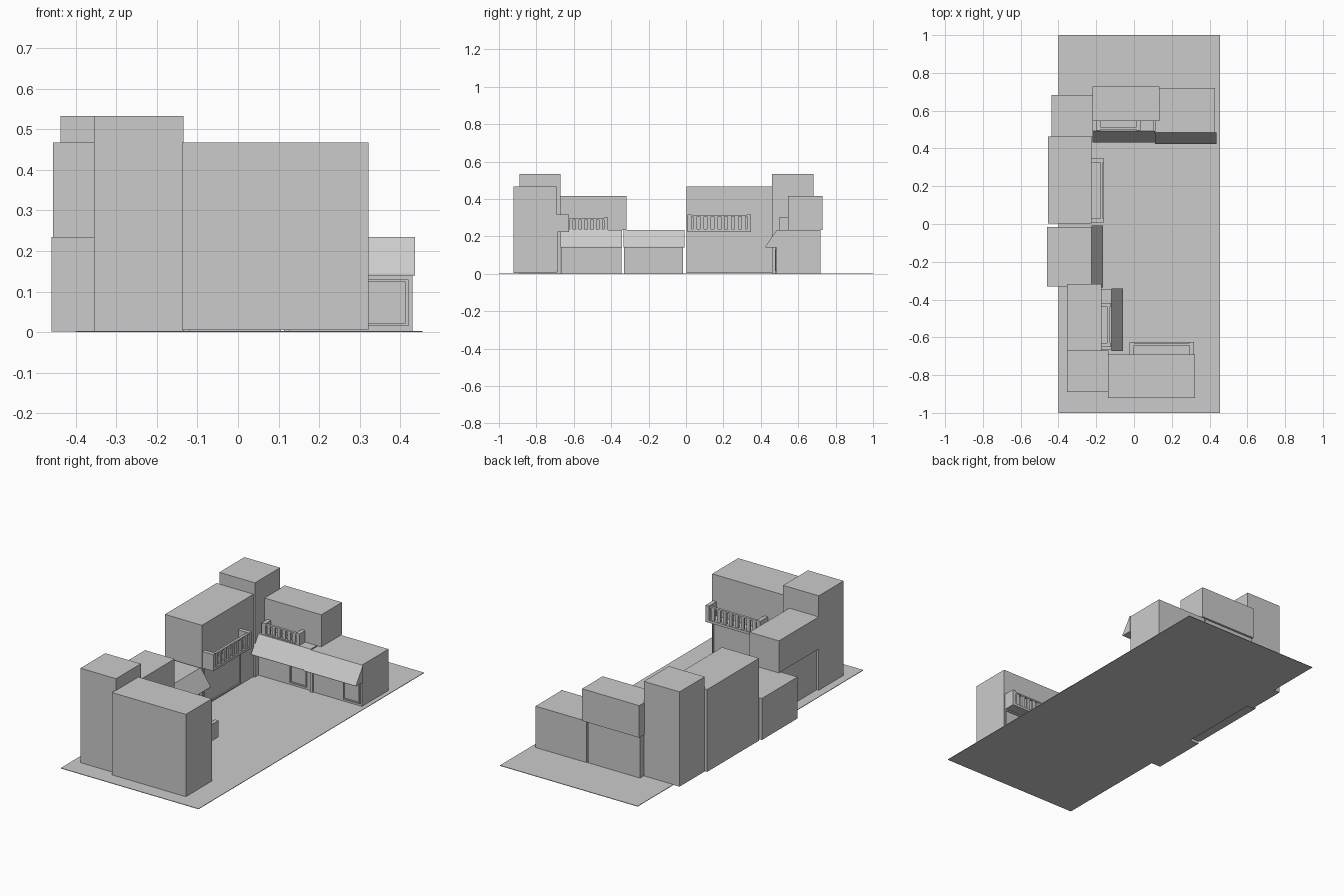
import bpy, bmesh, math
from mathutils import Matrix

if "Cube" in bpy.data.objects:
    bpy.data.objects.remove(bpy.data.objects["Cube"])


def mesh_object(name, verts, faces, frame):
    me = bpy.data.meshes.new(name)
    me.from_pydata(verts, [], faces)
    bm = bmesh.new()
    bm.from_mesh(me)
    bmesh.ops.recalc_face_normals(bm, faces=bm.faces)
    bm.to_mesh(me)
    bm.free()
    ob = bpy.data.objects.new(name, me)
    ob.matrix_world = frame
    bpy.context.collection.objects.link(ob)
    return ob


def prism(name, profile, x0, x1, frame):
    """Extrude a (y, z) profile from x0 to x1."""
    n = len(profile)
    verts = [(x, y, z) for x in (x0, x1) for y, z in profile]
    faces = [tuple(range(n)), tuple(range(n, 2 * n))]
    faces += [(i, (i + 1) % n, (i + 1) % n + n, i + n) for i in range(n)]
    return mesh_object(name, verts, faces, frame)


def box(name, x, y, z, frame=Matrix()):
    return prism(name, [(y[0], z[0]), (y[1], z[0]), (y[1], z[1]), (y[0], z[1])], *x, frame)


def place(x, y, degrees):
    # Local frame: facade on y = 0 facing -y, x runs along the street
    return Matrix.Translation((x, y, 0)) @ Matrix.Rotation(math.radians(degrees), 4, 'Z')


def balcony(frame, x0, x1, y0, y1, z0, z1, count):
    t = 0.014
    box("balcony_floor", (x0, x1), (y0, y1), (z0 - 0.01, z0 + 0.004), frame)
    for a in (x0, x1 - 0.022):
        box("balcony_end_post", (a, a + 0.022), (y0, y1), (z0, z1), frame)
    box("balcony_rail", (x0, x1), (y0 + 0.004, y0 + 0.004 + t), (z1 - 0.012, z1 - 0.004), frame)
    step = (x1 - x0 - 0.044) / count
    for i in range(count):
        c = x0 + 0.022 + (i + 0.5) * step
        box("baluster", (c - step * 0.28, c + step * 0.28),
            (y0 + 0.006, y0 + 0.016), (z0, z1 - 0.01), frame)


def awning(frame, width):
    prism("awning", [(0, 0.235), (-0.061, 0.145), (-0.061, 0.14), (0, 0.14)], 0, width, frame)


def window_frame(frame, x0, x1, z0, z1):
    t, d = 0.007, (-0.006, 0.002)
    for a in (x0, x1 - t):
        box("window_side", (a, a + t), d, (z0, z1), frame)
    for b in (z0, z1 - t):
        box("window_bar", (x0, x1), d, (b, b + t), frame)


def hall(frame):
    box("hall_body", (0, 0.46), (0, 0.23), (0.005, 0.467), frame)
    window_frame(frame, 0.005, 0.34, 0.01, 0.225)
    balcony(frame, 0.005, 0.345, -0.067, 0, 0.235, 0.318, 8)


def two_floor_shop(frame):
    box("shop_ground_floor", (0.004, 0.326), (0, 0.225), (0.002, 0.235), frame)
    box("shop_upper_floor", (0, 0.355), (0.054, 0.237), (0.235, 0.415), frame)
    balcony(frame, 0.02, 0.255, 0.004, 0.054, 0.237, 0.30, 6)
    window_frame(frame, 0.2, 0.305, 0.015, 0.13)
    awning(frame, 0.33)


def low_shop(frame):
    box("low_shop_body", (0.003, 0.32), (0, 0.235), (0.002, 0.235), frame)
    box("low_shop_post", (0.003, 0.018), (-0.008, 0), (0.002, 0.14), frame)
    window_frame(frame, 0.205, 0.31, 0.015, 0.13)
    awning(frame, 0.326)


# Ground slab
box("ground", (-0.40, 0.455), (-1, 1), (0, 0.003))

# Corner towers
box("front_tower", (-0.355, -0.134), (-0.89, -0.67), (0.001, 0.533))
box("back_tower", (-0.438, -0.217), (0.46, 0.683), (0.001, 0.533))

# Front and left street wings
hall(place(0.322, -0.692, 180))
two_floor_shop(place(-0.118, -0.672, 90))
low_shop(place(-0.225, -0.335, 90))

# Left and back street wings
hall(place(-0.226, 0.003, 90))
two_floor_shop(place(-0.22, 0.492, 0))
low_shop(place(0.11, 0.485, 0))
